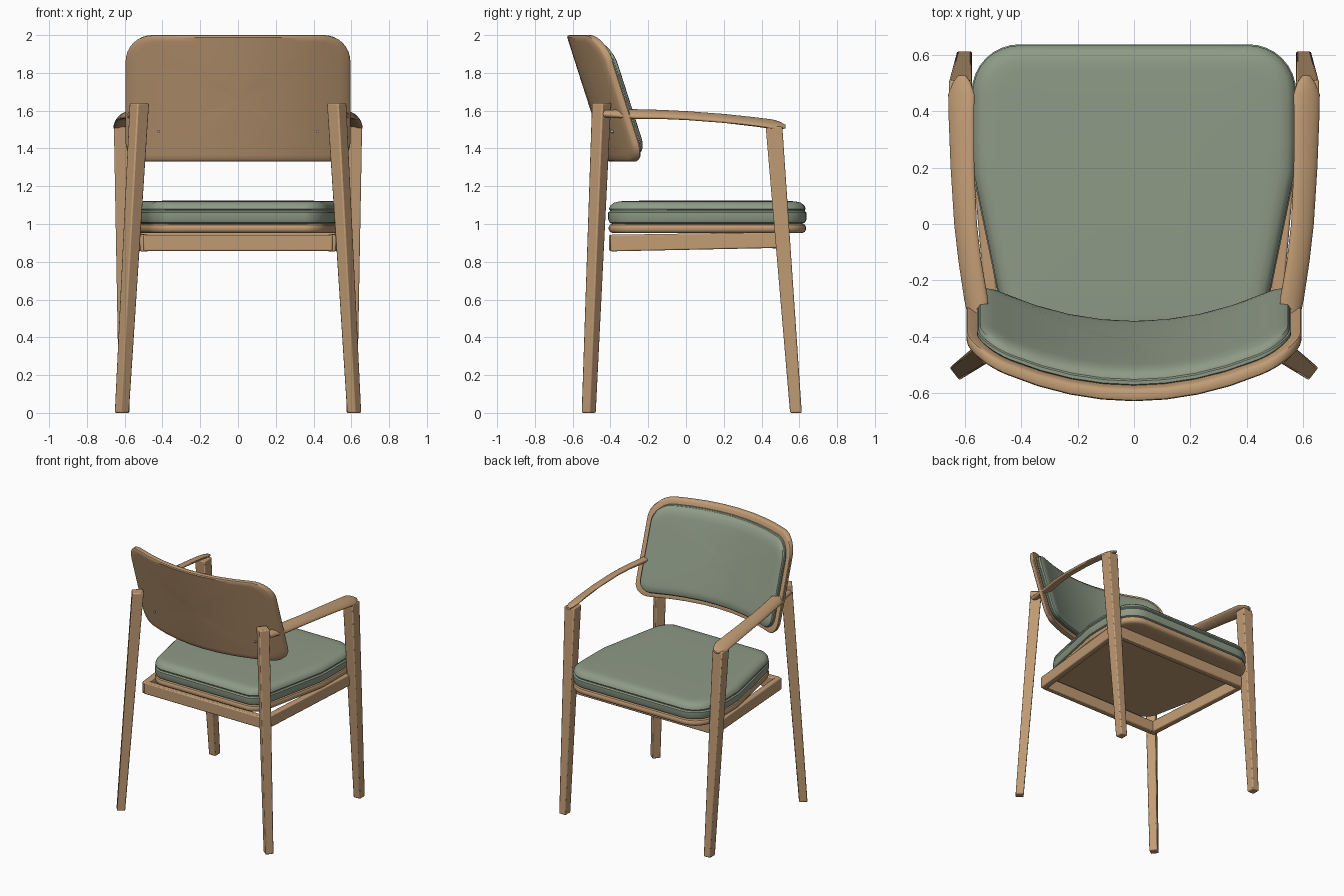
import bpy, bmesh
from math import sin, cos, pi, radians
from mathutils import Vector, Matrix

cube = bpy.data.objects.get("Cube")
if cube:
    bpy.data.objects.remove(cube, do_unlink=True)


def material(name, rgb):
    m = bpy.data.materials.new(name)
    m.use_nodes = True
    m.diffuse_color = (*rgb, 1)
    bsdf = m.node_tree.nodes["Principled BSDF"]
    bsdf.inputs["Base Color"].default_value = (*rgb, 1)
    bsdf.inputs["Roughness"].default_value = 0.7
    return m


WOOD = material("warm oak", (0.53, 0.33, 0.175))
FABRIC = material("sage fabric", (0.27, 0.325, 0.24))
STEEL = material("steel", (0.35, 0.38, 0.38))


def loft(name, rings, mat, bevel=0, angle=40):
    """Skin a list of equal-length rings and close both ends."""
    bm = bmesh.new()
    rows = [[bm.verts.new(p) for p in ring] for ring in rings]
    n = len(rows[0])
    for a, b in zip(rows, rows[1:]):
        for i in range(n):
            j = (i + 1) % n
            bm.faces.new((a[i], a[j], b[j], b[i]))
    bm.faces.new(rows[0])
    bm.faces.new(rows[-1])
    bmesh.ops.recalc_face_normals(bm, faces=bm.faces)
    mesh = bpy.data.meshes.new(name)
    bm.to_mesh(mesh)
    bm.free()
    mesh.materials.append(mat)
    ob = bpy.data.objects.new(name, mesh)
    bpy.context.collection.objects.link(ob)
    if bevel:
        mod = ob.modifiers.new("soft edges", 'BEVEL')
        mod.width, mod.segments, mod.limit_method = bevel, 2, 'ANGLE'
    bpy.ops.object.select_all(action='DESELECT')
    ob.select_set(True)
    bpy.context.view_layer.objects.active = ob
    bpy.ops.object.shade_smooth_by_angle(angle=radians(angle))
    return ob


def beam(name, ends, axes, spin=0):
    """Tapered bar; each end is (centre, size along each of the two axes)."""
    rot = Matrix.Rotation(spin, 3, 'Z')
    a, b = (rot @ Vector(v) for v in axes)
    rings = [[Vector(c) + a * (w / 2 * i) + b * (h / 2 * j)
              for i, j in ((-1, -1), (1, -1), (1, 1), (-1, 1))]
             for c, w, h in ends]
    return loft(name, rings, WOOD, bevel=0.007)


X, Y, Z = Vector((1, 0, 0)), Vector((0, 1, 0)), Vector((0, 0, 1))


def outline(hu, hv, r_top, r_low, inset, steps=8):
    """Rounded rectangle with subdivided straight runs."""
    corners = []
    for k, (su, sv) in enumerate(((1, 1), (-1, 1), (-1, -1), (1, -1))):
        r = r_top if sv > 0 else r_low
        cu, cv, r = su * (hu - r), sv * (hv - r), r - inset
        corners.append([Vector((cu + r * cos(t), cv + r * sin(t))) for t in
                        (pi / 2 * (k + i / steps) for i in range(steps + 1))])
    pts = []
    for k, arc in enumerate(corners):
        nxt = corners[(k + 1) % 4][0]
        pts += arc + [arc[-1].lerp(nxt, i / steps) for i in range(1, steps)]
    return pts


def pad(name, hu, hv, r_top, r_low, profile, warp, mat, crown=0.0):
    """Rounded slab: edge profile of (inset, depth), warped into place."""
    first, last = profile[0], profile[-1]
    scales = (0.93, 0.8, 0.6, 0.4, 0.2, 0.02)

    def ring(inset, depth, s=1):
        return [warp(p.x * s, p.y * s, depth)
                for p in outline(hu, hv, r_top, r_low, inset)]
    rings = [ring(*first, s) for s in reversed(scales)]
    rings += [ring(*p) for p in profile]
    rings += [ring(last[0], last[1] + crown * (1 - s ** 4), s) for s in scales]
    return loft(name, rings, mat, angle=35)


# Seat: board and cushion share an outline that narrows towards the back
def seat_warp(u, v, d):
    y = v + 0.113
    return (u * (1 - 0.36 * max(0, 0.2 - y)), y, d)


pad("seat_board", 0.572, 0.522, 0.16, 0.12,
    [(0.02, 0.952), (0.006, 0.959), (0, 0.97), (0, 0.985), (0.006, 0.996), (0.02, 1.002)],
    seat_warp, WOOD)
pad("seat_cushion", 0.576, 0.525, 0.17, 0.13,
    [(0.025, 0.999), (0.008, 1.008), (0, 1.025), (0, 1.06), (0.009, 1.068),
     (0.009, 1.073), (0.004, 1.079), (0.01, 1.096), (0.028, 1.112), (0.06, 1.12)],
    seat_warp, FABRIC, crown=0.005)


# Backrest: leaning shell, curved in plan, with an upholstered pad in front
def back_warp(u, v, d):
    z = v + 1.665
    return (u, -0.633 + (2 - z) * 0.32 + 0.46 * u * u + d, z)


pad("backrest_shell", 0.595, 0.335, 0.14, 0.1,
    [(0.012, 0), (0.003, 0.006), (0, 0.014), (0, 0.034), (0.004, 0.042), (0.012, 0.046)],
    back_warp, WOOD)
pad("backrest_cushion", 0.558, 0.3, 0.12, 0.09,
    [(0.012, 0.044), (0, 0.052), (0, 0.064), (0.006, 0.068), (0.006, 0.072),
     (0.012, 0.084), (0.03, 0.095), (0.06, 0.1)],
    back_warp, FABRIC, crown=0.004)

# Rails across the front and back, under the seat board
for name, y, z, half in (("front_rail", 0.475, 0.913, 0.57), ("back_rail", -0.385, 0.9, 0.5)):
    beam(name, [((s * half, y, z), 0.045, 0.085) for s in (-1, 1)], (Y, Z))

for side, s in (("left", 1), ("right", -1)):
    # Legs, splayed and tapering towards the floor
    beam(side + "_rear_leg", [((s * 0.615, -0.515, 0), 0.057, 0.057),
                              ((s * 0.522, -0.447, 1.64), 0.078, 0.074)],
         (X, Y), spin=s * radians(-38))
    beam(side + "_front_leg", [((s * 0.602, 0.582, 0), 0.055, 0.062),
                               ((s * 0.616, 0.466, 1.515), 0.082, 0.088)], (X, Y))
    # Side rail
    beam(side + "_side_rail", [((s * 0.495, -0.4, 0.899), 0.045, 0.088),
                               ((s * 0.575, 0.49, 0.915), 0.045, 0.083)], (X, Z))
    # Armrest: lens-shaped section rolled outwards
    stations = ((-0.45, 0.55, 1.585, 0.02, 0.018), (-0.36, 0.553, 1.583, 0.032, 0.02),
                (-0.27, 0.56, 1.582, 0.046, 0.02), (-0.13, 0.583, 1.58, 0.044, 0.018),
                (0, 0.598, 1.574, 0.044, 0.017), (0.2, 0.609, 1.559, 0.046, 0.016),
                (0.37, 0.613, 1.54, 0.049, 0.016), (0.46, 0.613, 1.528, 0.051, 0.016),
                (0.5, 0.612, 1.521, 0.036, 0.014), (0.528, 0.611, 1.515, 0.014, 0.008))
    rings = []
    for y, x, z, w, h in stations:
        roll = radians(-24)
        ring = []
        for i in range(20):
            a, b = w * cos(i * pi / 10), h * sin(i * pi / 10)
            ring.append((s * (x + a * cos(roll) - b * sin(roll)), y,
                         z + a * sin(roll) + b * cos(roll)))
        rings.append(ring)
    loft(side + "_armrest", rings, WOOD, angle=50)
    # Small fixing screw through the shell
    loft(side + "_screw", [[(s * 0.42 + 0.008 * cos(i * pi / 6), y, 1.49 + 0.008 * sin(i * pi / 6))
                            for i in range(12)] for y in (-0.4, -0.37)], STEEL)
